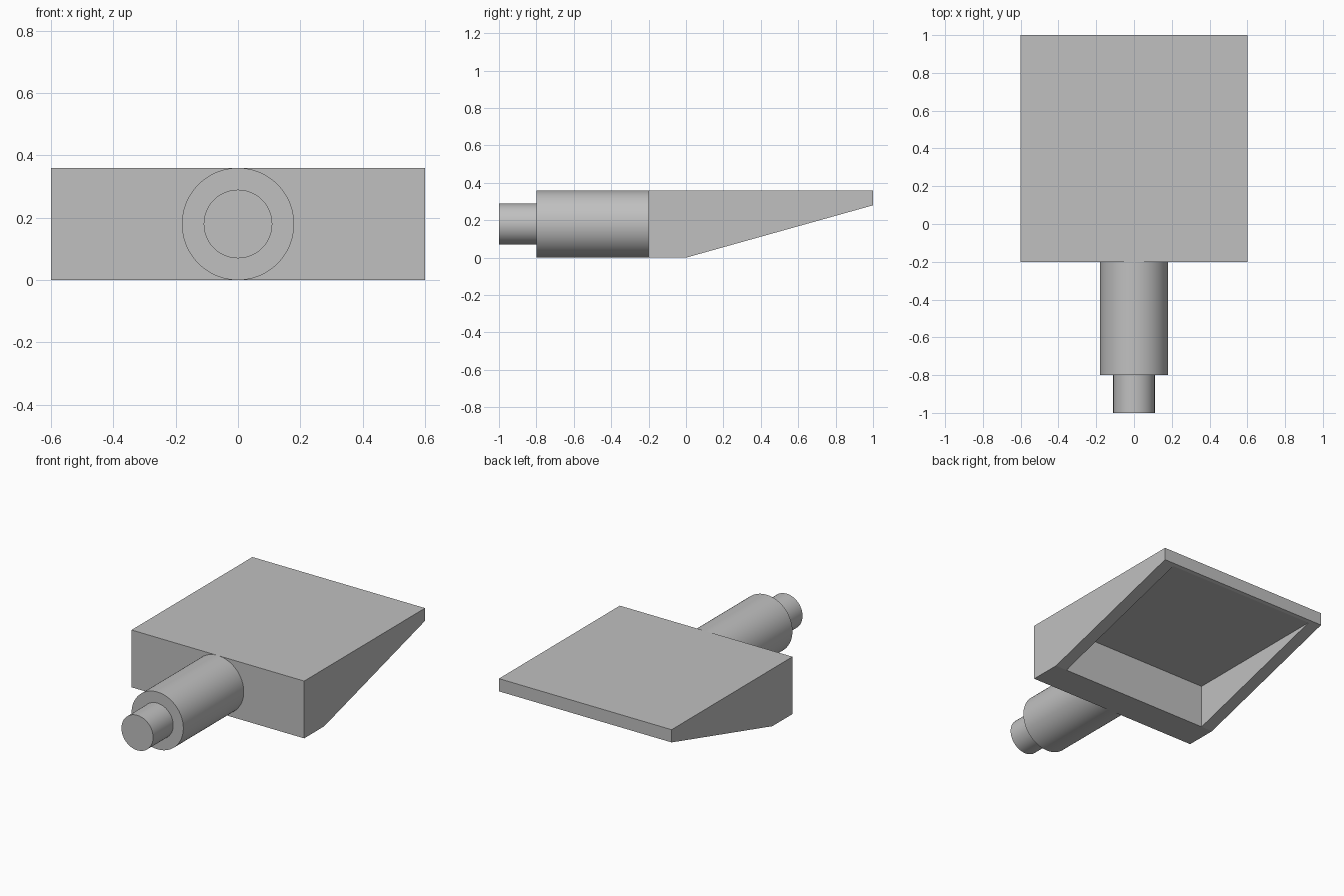
import bpy, bmesh, math
from mathutils import Matrix

cube = bpy.data.objects.get("Cube")
if cube:
    bpy.data.objects.remove(cube, do_unlink=True)

# Single plain grey finish
grey = bpy.data.materials.new("plain_grey")
grey.use_nodes = True
color = (0.53, 0.53, 0.53, 1)
grey.diffuse_color = color
grey.node_tree.nodes["Principled BSDF"].inputs["Base Color"].default_value = color


def add_object(name, bm):
    bmesh.ops.recalc_face_normals(bm, faces=bm.faces)
    mesh = bpy.data.meshes.new(name)
    bm.to_mesh(mesh)
    bm.free()
    mesh.materials.append(grey)
    obj = bpy.data.objects.new(name, mesh)
    bpy.context.collection.objects.link(obj)
    return obj


def select_only(obj):
    bpy.ops.object.select_all(action="DESELECT")
    obj.select_set(True)
    bpy.context.view_layer.objects.active = obj


def side_extrusion(name, profile, half_width):
    """Extrude a (y, z) profile across x."""
    bm = bmesh.new()
    face = bm.faces.new([bm.verts.new((-half_width, y, z)) for y, z in profile])
    out = bmesh.ops.extrude_face_region(bm, geom=[face])
    verts = [v for v in out["geom"] if isinstance(v, bmesh.types.BMVert)]
    bmesh.ops.translate(bm, verts=verts, vec=(2 * half_width, 0, 0))
    return add_object(name, bm)


def lathe_y(name, profile, z, steps=96):
    """Spin a (radius, y) profile around an axis along y at height z."""
    bm = bmesh.new()
    verts = [bm.verts.new((r, y, z)) for r, y in profile]
    edges = [bm.edges.new(pair) for pair in zip(verts, verts[1:])]
    bmesh.ops.spin(bm, geom=verts + edges, cent=(0, 0, z), axis=(0, 1, 0),
                   angle=math.tau, steps=steps)
    bmesh.ops.remove_doubles(bm, verts=bm.verts, dist=0.0005)
    obj = add_object(name, bm)
    select_only(obj)
    bpy.ops.object.shade_smooth_by_angle(angle=math.radians(30))
    return obj


# Wedge head: square front block tapering to a thin back lip
head = side_extrusion("wedge_head",
                      [(-0.2, 0), (0, 0), (1, 0.28), (1, 0.36), (-0.2, 0.36)], 0.6)

# Pocket hollowed into the sloping underside
cutter = side_extrusion("pocket_cutter",
                        [(0, -0.1), (0.98, -0.1), (0.98, 0.275), (0, 0.275)], 0.52)
cutter.hide_render = True
cut = head.modifiers.new("pocket", "BOOLEAN")
cut.operation = "DIFFERENCE"
cut.solver = "EXACT"
cut.object = cutter
select_only(head)
bpy.ops.object.modifier_apply(modifier=cut.name)
bpy.data.objects.remove(cutter, do_unlink=True)

# Stepped round shaft with a narrower end stub
lathe_y("stepped_shaft",
        [(0, -1), (0.11, -1), (0.11, -0.8), (0.18, -0.8), (0.18, -0.2), (0, -0.2)], 0.18)
